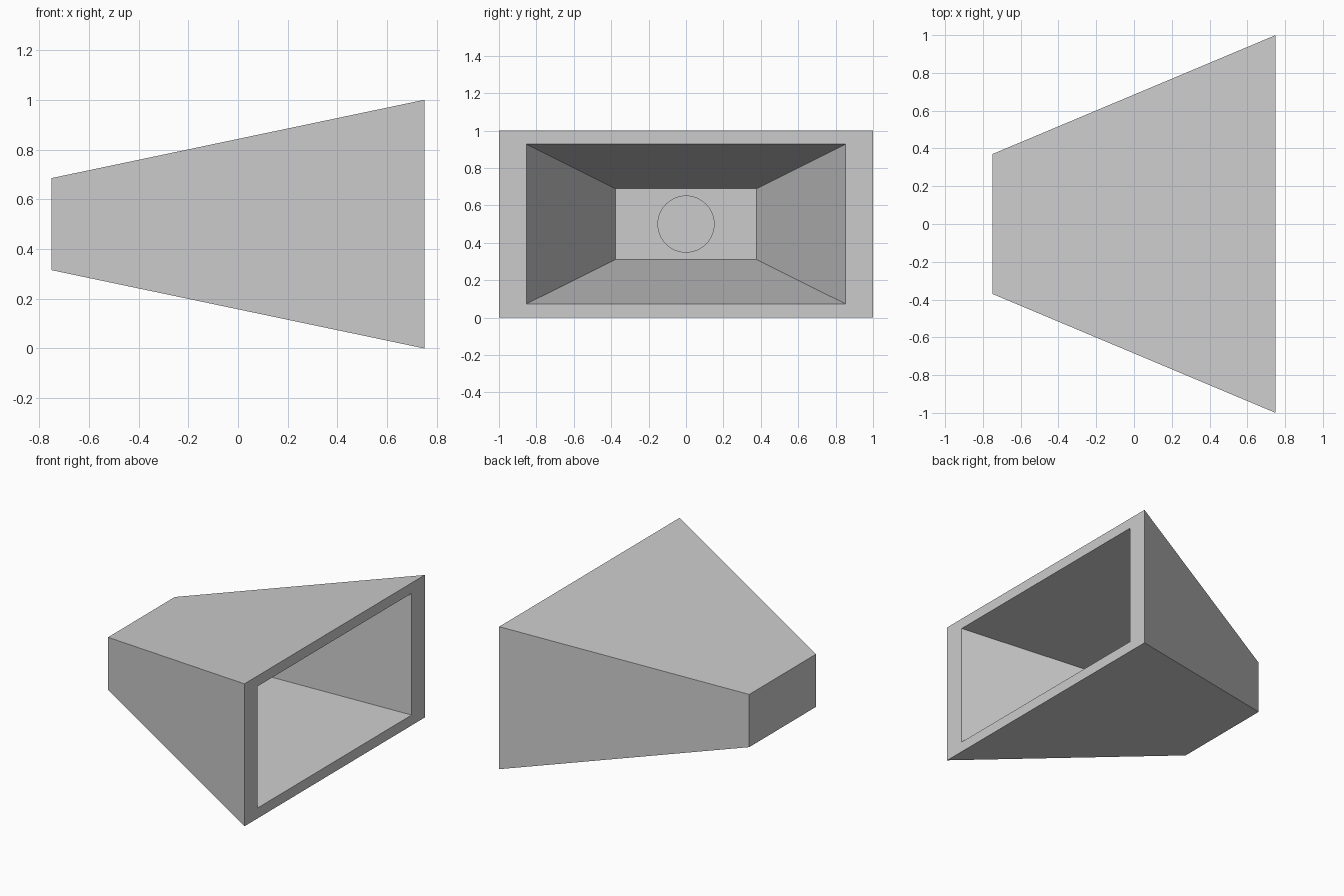
import bpy, bmesh, math

if "Cube" in bpy.data.objects:
    bpy.data.objects.remove(bpy.data.objects["Cube"])

# Rectangular sections along the horn: (x, half width in y, half height in z)
MID_Z = 0.5
SECTIONS = [
    (-0.75, 0.37, 0.185),     # small outer end
    (0.75, 1.0, 0.5),         # outer rim
    (0.75, 0.854, 0.427),     # inner rim
    (-0.38, 0.378, 0.19),     # inner back wall
]


def ring(bm, x, hy, hz):
    return [bm.verts.new((x, sy * hy, MID_Z + sz * hz))
            for sy, sz in ((-1, -1), (1, -1), (1, 1), (-1, 1))]


# Tapered horn body: bridge successive sections and cap both ends
bm = bmesh.new()
rings = [ring(bm, *s) for s in SECTIONS]
for a, b in zip(rings, rings[1:]):
    for i in range(4):
        j = (i + 1) % 4
        bm.faces.new((a[i], a[j], b[j], b[i]))
bm.faces.new(rings[0])
bm.faces.new(rings[-1])
bmesh.ops.recalc_face_normals(bm, faces=bm.faces)
mesh = bpy.data.meshes.new("horn_body")
bm.to_mesh(mesh)
bm.free()
horn = bpy.data.objects.new("horn_body", mesh)
bpy.context.collection.objects.link(horn)

# Round throat recessed into the inner back wall
bpy.ops.mesh.primitive_cylinder_add(vertices=64, radius=0.15, depth=0.2,
                                    location=(-0.38, 0, MID_Z),
                                    rotation=(0, math.pi / 2, 0))
cutter = bpy.context.object
cutter.name = "throat_cutter"
cutter.hide_render = True
cutter.display_type = 'WIRE'
throat = horn.modifiers.new("throat", 'BOOLEAN')
throat.operation = 'DIFFERENCE'
throat.solver = 'EXACT'
throat.object = cutter
